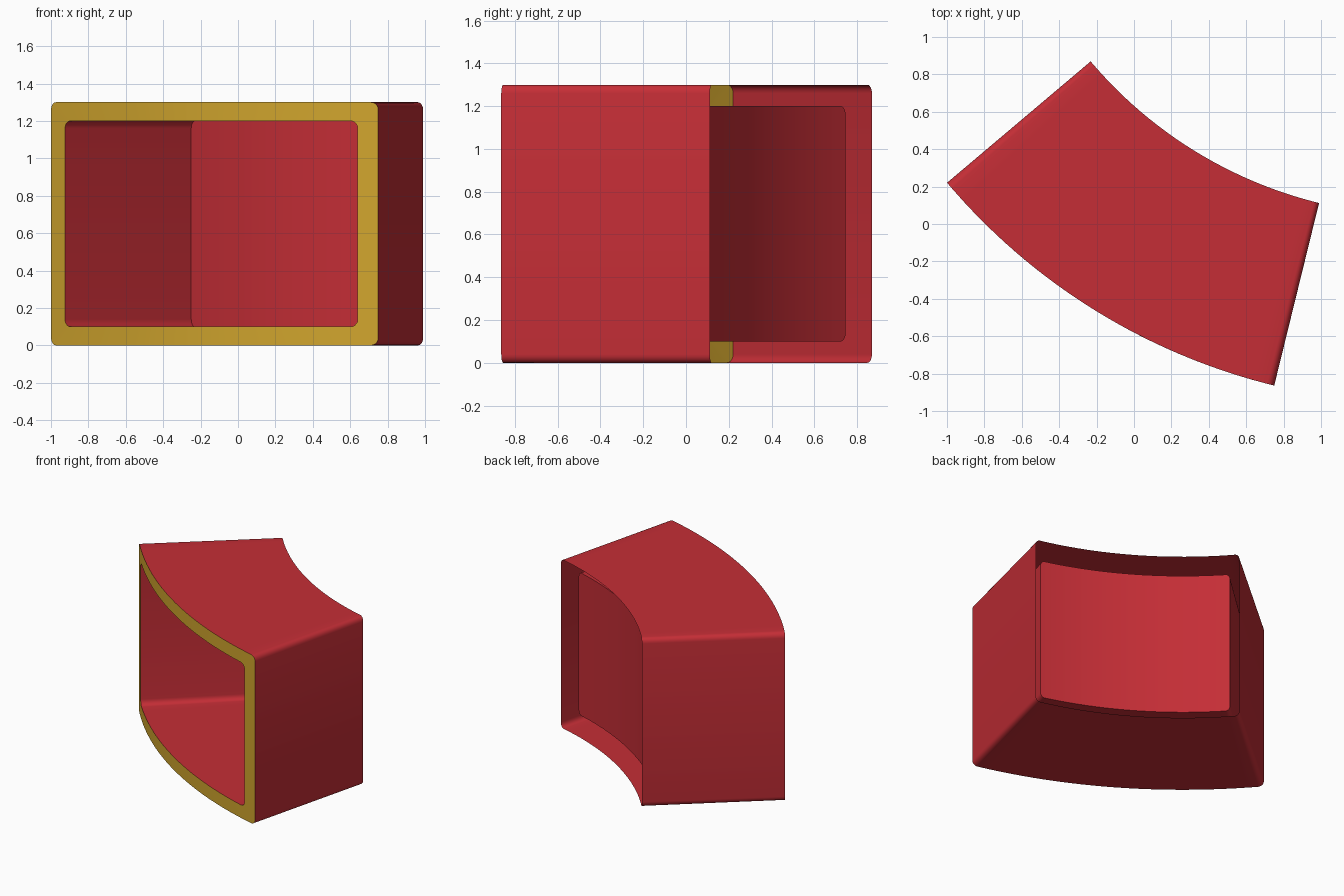
import bpy, math

if "Cube" in bpy.data.objects:
    bpy.data.objects.remove(bpy.data.objects["Cube"])

CX, CY = 1.544, 2.37            # centre of the curved plan
R_FRONT, R_BACK, R_POCKET = 3.33, 2.325, 2.42
CORNER, ARC, STRAIGHT = 0.04, 5, 24


def material(name, color):
    m = bpy.data.materials.new(name)
    m.diffuse_color = (*color, 1)
    m.use_nodes = True
    m.node_tree.nodes["Principled BSDF"].inputs["Base Color"].default_value = m.diffuse_color
    return m


red = material("red", (0.56, 0.027, 0.037))
yellow = material("yellow", (0.64, 0.38, 0.027))


def profile(a0, a1, z0, z1):
    """Rounded rectangle in (angle, height), bottom half then mirrored top."""
    ra = CORNER / R_FRONT
    left = [(a0 + ra - ra * math.cos(t), z0 + CORNER - CORNER * math.sin(t))
            for t in [math.pi / 2 * i / ARC for i in range(ARC + 1)]]
    mid = [(a0 + ra + (a1 - a0 - 2 * ra) * i / STRAIGHT, z0) for i in range(1, STRAIGHT)]
    right = [(a0 + a1 - a, z) for a, z in reversed(left)]
    bottom = left + mid + right
    return bottom + [(a, z0 + z1 - z) for a, z in reversed(bottom)]


def ring(prof, r):
    return [(CX + r * math.cos(a), CY + r * math.sin(a), z) for a, z in prof]


def loft(name, a, b, mat, cap=False):
    n = len(a)
    faces = [(i, (i + 1) % n, n + (i + 1) % n, n + i) for i in range(n)]
    if cap:
        faces += [(n + i, n + i + 1, 2 * n - 2 - i, 2 * n - 1 - i) for i in range(n // 2 - 1)]
    me = bpy.data.meshes.new(name)
    me.from_pydata(a + b, [], faces)
    me.materials.append(mat)
    ob = bpy.data.objects.new(name, me)
    bpy.context.collection.objects.link(ob)
    bpy.ops.object.select_all(action='DESELECT')
    ob.select_set(True)
    bpy.context.view_layer.objects.active = ob
    bpy.ops.object.shade_smooth_by_angle(angle=math.radians(35))
    return ob


outer = profile(math.radians(220.2), math.radians(256.2), 0, 1.3)
inner = profile(math.radians(222.15), math.radians(254.25), 0.1, 1.2)

# outer skin, left open at the back
loft("outer_shell", ring(outer, R_BACK), ring(outer, R_FRONT), red)
# front border around the opening
loft("front_rim", ring(outer, R_FRONT), ring(inner, R_FRONT), yellow)
# recessed compartment with a curved back panel
loft("pocket", ring(inner, R_FRONT), ring(inner, R_POCKET), red, cap=True)
